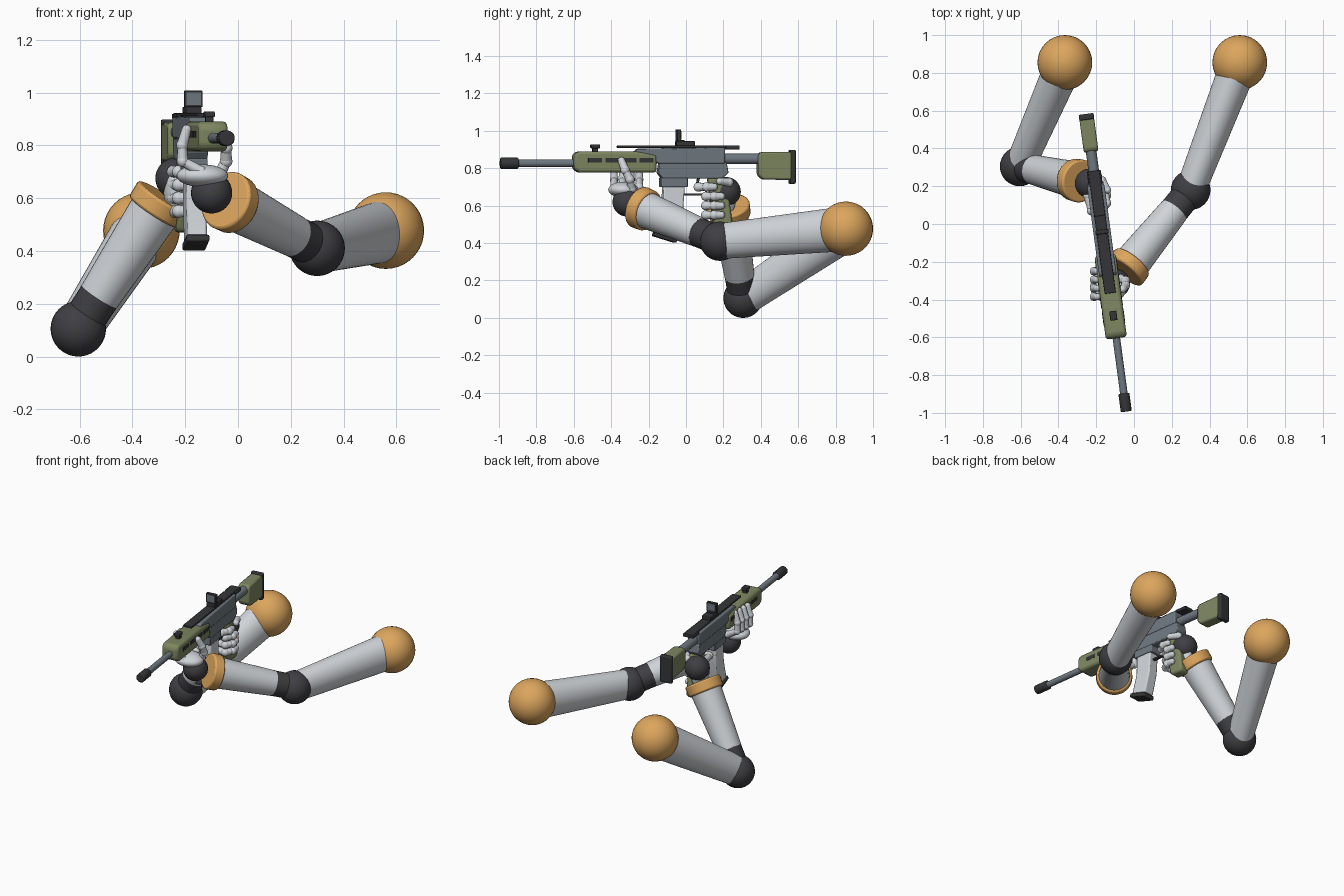
import bpy, bmesh, math
from mathutils import Matrix, Vector

if "Cube" in bpy.data.objects:
    bpy.data.objects.remove(bpy.data.objects["Cube"], do_unlink=True)


def material(name, rgb):
    m = bpy.data.materials.new(name)
    m.use_nodes = True
    m.diffuse_color = (*rgb, 1)
    bsdf = m.node_tree.nodes["Principled BSDF"]
    bsdf.inputs["Base Color"].default_value = (*rgb, 1)
    bsdf.inputs["Roughness"].default_value = 0.6
    return m


ORANGE = material("orange", (0.72, 0.38, 0.11))
LIGHT = material("light grey", (0.63, 0.66, 0.69))
DARK = material("charcoal", (0.05, 0.05, 0.057))
BLACK = material("dark steel", (0.035, 0.036, 0.04))
GREEN = material("olive green", (0.21, 0.24, 0.12))
STEEL = material("blue steel", (0.16, 0.19, 0.22))

# The rifle has its own frame, turned slightly about z
GUN = Matrix.Translation((-0.175, 0, 0)) @ Matrix.Rotation(math.radians(7.7), 4, 'Z')
WORLD = Matrix.Identity(4)


def finish(name, bm, mat, frame=WORLD, smooth=True):
    bmesh.ops.recalc_face_normals(bm, faces=bm.faces[:])
    me = bpy.data.meshes.new(name)
    bm.to_mesh(me)
    bm.free()
    me.materials.append(mat)
    ob = bpy.data.objects.new(name, me)
    bpy.context.collection.objects.link(ob)
    ob.matrix_world = frame
    if smooth:
        bpy.ops.object.select_all(action='DESELECT')
        ob.select_set(True)
        bpy.context.view_layer.objects.active = ob
        bpy.ops.object.shade_smooth_by_angle(angle=math.radians(35))
    return ob


def add_rod(bm, a, b, r1, r2, tall=1, seg=32):
    a, b = Vector(a), Vector(b)
    d = b - a
    mat = (Matrix.Translation((a + b) / 2) @ d.to_track_quat('Z', 'Y').to_matrix().to_4x4()
           @ Matrix.Diagonal((1, tall, 1, 1)))
    return bmesh.ops.create_cone(bm, cap_ends=True, segments=seg, radius1=r1, radius2=r2,
                                 depth=d.length, matrix=mat)


def rod(name, a, b, r1, r2, mat, frame=WORLD, tall=1, seg=32):
    bm = bmesh.new()
    add_rod(bm, a, b, r1, r2, tall, seg)
    return finish(name, bm, mat, frame)


def ball(name, c, r, mat, scale=(1, 1, 1)):
    bm = bmesh.new()
    bmesh.ops.create_uvsphere(bm, u_segments=32, v_segments=20, radius=r,
                              matrix=Matrix.Translation(c) @ Matrix.Diagonal((*scale, 1)))
    return finish(name, bm, mat)


def soften(ob, width, steps=2):
    if width:
        mod = ob.modifiers.new("soft edges", 'BEVEL')
        mod.width, mod.segments, mod.limit_method = width, steps, 'ANGLE'
    return ob


def plate(name, profile, width, mat, bevel=0.006, x=0):
    """Side outline of (y, z) points, given thickness along the rifle's x."""
    bm = bmesh.new()
    face = bm.faces.new([bm.verts.new((x - width / 2, y, z)) for y, z in profile])
    out = bmesh.ops.extrude_face_region(bm, geom=[face])
    bmesh.ops.translate(bm, vec=(width, 0, 0),
                        verts=[v for v in out["geom"] if isinstance(v, bmesh.types.BMVert)])
    return soften(finish(name, bm, mat, GUN), bevel)


def block(name, y0, y1, z0, z1, width, mat, bevel=0.004, x=0):
    return plate(name, [(y0, z0), (y1, z0), (y1, z1), (y0, z1)], width, mat, bevel, x)


def finger(name, points, r):
    """Chain of slightly tapered segments with round knuckles."""
    bm = bmesh.new()
    for i, (a, b) in enumerate(zip(points, points[1:])):
        add_rod(bm, a, b, r, r * 0.85, seg=14)
        for p, s in ((a, 1.08), (b, 0.86)):
            bmesh.ops.create_uvsphere(bm, u_segments=14, v_segments=8, radius=r * s,
                                      matrix=Matrix.Translation(p))
    return finish(name, bm, LIGHT)


# Arms
def arm(side, shoulder, elbow, wrist):
    s, e, w = Vector(shoulder), Vector(elbow), Vector(wrist)
    d = (w - e).normalized()
    ball(side + "_shoulder", s, 0.145, ORANGE)
    rod(side + "_upper_arm", s, e + (s - e) * 0.05, 0.1, 0.08, LIGHT, tall=1.2, seg=40)
    ball(side + "_elbow", e, 0.105, DARK)
    rod(side + "_elbow_collar", e, e + d * 0.15, 0.078, 0.079, DARK)
    rod(side + "_forearm", e + d * 0.148, w - d * 0.11, 0.08, 0.1, LIGHT)
    soften(rod(side + "_cuff", w - d * 0.155, w - d * 0.085, 0.112, 0.115, ORANGE), 0.01)
    ball(side + "_wrist", w, 0.078, DARK)


arm("left", (0.56, 0.855, 0.477), (0.3, 0.18, 0.41), (-0.1, -0.315, 0.62))
arm("right", (-0.366, 0.855, 0.477), (-0.605, 0.305, 0.105), (-0.235, 0.215, 0.675))

# Left hand cradles the handguard
ball("left_palm", (-0.135, -0.335, 0.685), 0.085, LIGHT, (1.15, 0.95, 0.5))
for i in range(4):
    y = -0.25 - 0.045 * i
    x = -0.2 - 0.006 * i + 0.135 * 0.045 * i
    finger(f"left_finger_{i + 1}", [(x + 0.06, y, 0.7), (x - 0.01, y, 0.74),
                                    (x - 0.012, y, 0.8), (x + 0.005, y, 0.86)], 0.021)
finger("left_thumb", [(-0.07, -0.29, 0.69), (-0.045, -0.3, 0.74),
                      (-0.045, -0.325, 0.79), (-0.06, -0.345, 0.84)], 0.023)

# Right hand wraps the pistol grip
ball("right_palm", (-0.24, 0.195, 0.635), 0.085, LIGHT, (0.5, 0.85, 1.15))
for i in range(4):
    z = 0.7 - 0.05 * i
    reach = 0.04 if i == 0 else 0
    finger(f"right_finger_{i + 1}", [(-0.245, 0.15, z), (-0.225, 0.11 - reach, z),
                                     (-0.17, 0.105 - reach, z), (-0.145, 0.15 - reach, z),
                                     (-0.15, 0.19 - reach, z)], 0.023)
finger("right_thumb", [(-0.22, 0.23, 0.7), (-0.17, 0.23, 0.725), (-0.14, 0.18, 0.73)], 0.022)

# Barrel and muzzle
rod("barrel", (0, -0.93, 0.827), (0, -0.55, 0.827), 0.02, 0.02, STEEL, GUN)
soften(rod("muzzle_brake", (0, -1.002, 0.827), (0, -0.905, 0.827), 0.03, 0.03, BLACK, GUN, seg=12), 0.005)

# Handguard with slots on both sides
plate("handguard", [(-0.61, 0.8), (-0.585, 0.777), (-0.165, 0.777), (-0.165, 0.87),
                    (-0.27, 0.89), (-0.59, 0.89), (-0.61, 0.87)], 0.112, GREEN, 0.018)
for side in (-1, 1):
    for i in range(4):
        y = -0.535 + 0.092 * i
        block("handguard_slot", y, y + 0.075, 0.83, 0.855, 0.008, BLACK, 0, side * 0.054)
block("front_sight_post", -0.505, -0.475, 0.885, 0.91, 0.03, BLACK)
block("front_sight_cap", -0.515, -0.465, 0.907, 0.928, 0.038, BLACK)

# Receiver
plate("upper_receiver", [(-0.29, 0.88), (-0.26, 0.905), (0.205, 0.912), (0.205, 0.825),
                         (-0.15, 0.825), (-0.22, 0.85)], 0.092, STEEL)
plate("lower_receiver", [(-0.145, 0.83), (0.215, 0.83), (0.225, 0.775), (0.19, 0.745),
                         (-0.13, 0.745), (-0.155, 0.775)], 0.085, STEEL)
block("top_rail", -0.37, 0.285, 0.909, 0.923, 0.06, BLACK, 0.003)
block("rear_rail_block", 0.21, 0.285, 0.9, 0.92, 0.075, BLACK)
block("magazine_well", -0.14, 0.005, 0.7, 0.75, 0.085, STEEL)

# Reflex sight
block("sight_base", -0.055, 0.045, 0.92, 0.945, 0.06, BLACK)
block("sight_stem", -0.05, -0.01, 0.94, 0.952, 0.045, BLACK, 0)
block("sight_frame", -0.052, -0.03, 0.945, 1.007, 0.07, BLACK, 0.003)
block("sight_glass", -0.054, -0.028, 0.953, 1.0, 0.054, STEEL, 0)

# Magazine, curving forward
plate("magazine", [(-0.125, 0.71), (-0.01, 0.71), (-0.02, 0.57), (-0.055, 0.43),
                   (-0.165, 0.455), (-0.13, 0.58)], 0.075, LIGHT, 0.008)
plate("magazine_base", [(-0.18, 0.438), (-0.172, 0.463), (-0.05, 0.428), (-0.057, 0.4)], 0.088, BLACK)

# Trigger, guard and grip
block("trigger_guard_front", -0.025, -0.013, 0.66, 0.75, 0.02, BLACK, 0)
block("trigger_guard_bottom", -0.025, 0.14, 0.655, 0.665, 0.02, BLACK, 0)
plate("trigger", [(0.06, 0.75), (0.075, 0.75), (0.06, 0.69), (0.05, 0.69)], 0.014, BLACK, 0)
plate("pistol_grip", [(0.115, 0.75), (0.215, 0.75), (0.25, 0.49), (0.235, 0.47),
                      (0.165, 0.47), (0.15, 0.49)], 0.07, GREEN, 0.016)

# Stock
rod("buffer_tube", (0, 0.19, 0.85), (0, 0.42, 0.85), 0.028, 0.028, STEEL, GUN)
plate("stock", [(0.385, 0.765), (0.41, 0.74), (0.57, 0.737), (0.57, 0.888),
                (0.4, 0.886), (0.385, 0.87)], 0.078, GREEN, 0.015)
block("butt_pad", 0.557, 0.588, 0.717, 0.898, 0.08, BLACK, 0.007)
